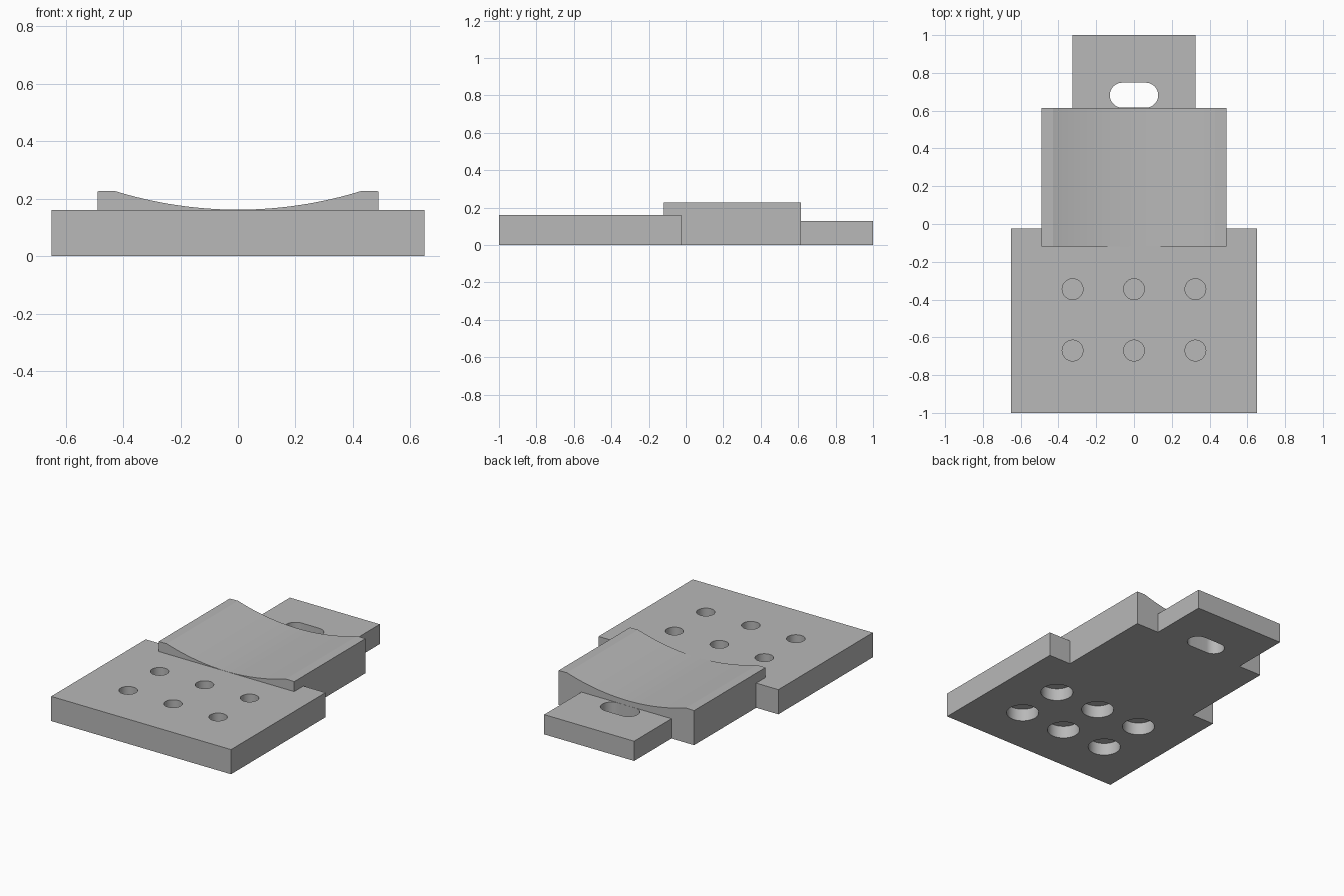
import bpy
import math

old = bpy.data.objects.get("Cube")
if old:
    bpy.data.objects.remove(old, do_unlink=True)

grey = bpy.data.materials.new("plain grey")
grey.use_nodes = True
COLOUR = (0.48, 0.48, 0.48, 1)
grey.diffuse_color = COLOUR
grey.node_tree.nodes["Principled BSDF"].inputs["Base Color"].default_value = COLOUR


def prism(name, outline, to_point, low, high):
    """Extrude a closed 2D outline between two levels."""
    n = len(outline)
    verts = [to_point(a, b, t) for t in (low, high) for a, b in outline]
    faces = [list(range(n))[::-1], list(range(n, 2 * n))]
    faces += [(i, (i + 1) % n, n + (i + 1) % n, n + i) for i in range(n)]
    mesh = bpy.data.meshes.new(name)
    mesh.from_pydata(verts, [], faces)
    obj = bpy.data.objects.new(name, mesh)
    bpy.context.collection.objects.link(obj)
    # Face normals outward
    bpy.context.view_layer.objects.active = obj
    bpy.ops.object.select_all(action='DESELECT')
    obj.select_set(True)
    bpy.ops.object.mode_set(mode='EDIT')
    bpy.ops.mesh.select_all(action='SELECT')
    bpy.ops.mesh.normals_make_consistent(inside=False)
    bpy.ops.object.mode_set(mode='OBJECT')
    mesh.materials.append(grey)
    return obj


def upright(a, b, t):
    return (a, b, t)


def lengthwise(a, b, t):
    return (a, t, b)


def slab(name, half_width, front, back, height):
    outline = [(-half_width, front), (half_width, front), (half_width, back), (-half_width, back)]
    return prism(name, outline, upright, 0, height)


def arc(cx, cy, r, start, end, steps):
    angles = [start + (end - start) * i / steps for i in range(steps + 1)]
    return [(cx + r * math.cos(a), cy + r * math.sin(a)) for a in angles]


def combine(target, tool, operation):
    mod = target.modifiers.new("combine", 'BOOLEAN')
    mod.operation, mod.solver, mod.object = operation, 'EXACT', tool
    bpy.context.view_layer.objects.active = target
    bpy.ops.object.modifier_apply(modifier=mod.name)
    bpy.data.objects.remove(tool, do_unlink=True)


# Broad front plate
PLATE_TOP = 0.161
body = slab("mounting_plate", 0.65, -1, -0.025, PLATE_TOP)

# Blind holes above, wider counterbores below, thin web between them
for x in (-0.325, 0, 0.325):
    for y in (-0.67, -0.345):
        for r, low, high in ((0.055, 0.09, 0.3), (0.098, -0.1, 0.082)):
            circle = arc(x, y, r, 0, math.tau, 48)[:-1]
            combine(body, prism("hole_cutter", circle, upright, low, high), 'DIFFERENCE')

# Middle block with a shallow concave top
RADIUS, HALF, RIM, LOW = 1.45, 0.43, 0.226, 0.162
sweep = math.asin(HALF / RADIUS)
hollow = arc(0, LOW + RADIUS, RADIUS, -math.pi / 2 + sweep, -math.pi / 2 - sweep, 32)
profile = [(-0.49, 0), (0.49, 0), (0.49, RIM)] + hollow + [(-0.49, RIM)]
cradle = prism("cradle", profile, lengthwise, -0.12, 0.615)

# Narrow rear tab with a rounded slot
tab = slab("rear_tab", 0.325, 0.5, 1, 0.129)
slot = arc(0.062, 0.682, 0.066, -math.pi / 2, math.pi / 2, 24)
slot += arc(-0.062, 0.682, 0.066, math.pi / 2, 1.5 * math.pi, 24)
combine(tab, prism("slot_cutter", slot, upright, -0.1, 0.3), 'DIFFERENCE')

# One solid bracket
combine(body, cradle, 'UNION')
combine(body, tab, 'UNION')
body.name = "bracket_body"
bpy.ops.object.select_all(action='DESELECT')
body.select_set(True)
bpy.context.view_layer.objects.active = body
bpy.ops.object.shade_smooth_by_angle(angle=math.radians(12))
